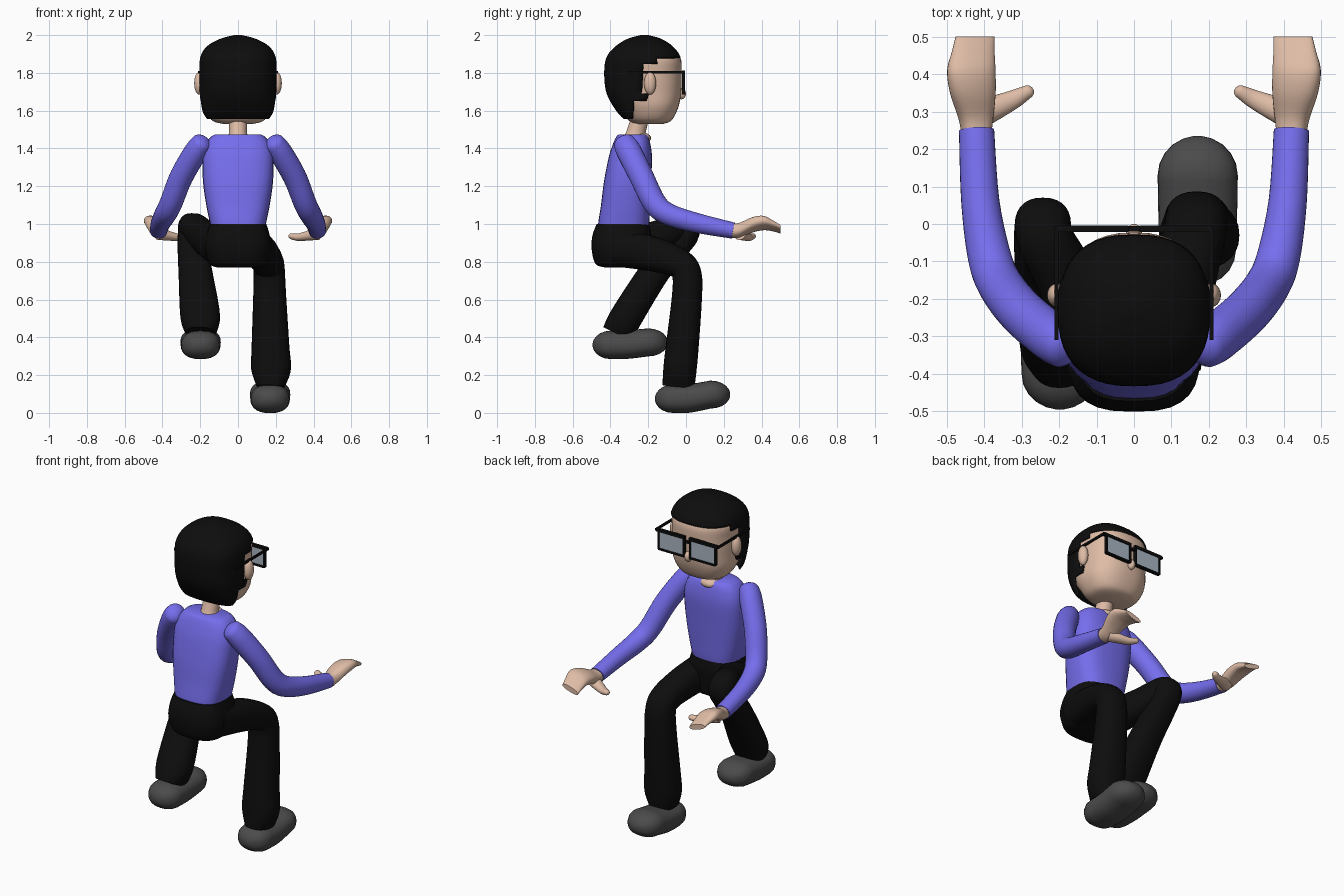
import bpy, bmesh
from math import sin, cos, pi
from mathutils import Vector

if "Cube" in bpy.data.objects:
    bpy.data.objects.remove(bpy.data.objects["Cube"])


def material(name, rgb):
    m = bpy.data.materials.new(name)
    m.diffuse_color = (*rgb, 1)
    m.use_nodes = True
    m.node_tree.nodes["Principled BSDF"].inputs["Base Color"].default_value = m.diffuse_color
    return m


SKIN = material("skin", (0.73, 0.50, 0.38))
BLUE = material("shirt_blue", (0.18, 0.155, 0.85))
BLACK = material("black", (0.004, 0.004, 0.004))
SHOE = material("shoe_grey", (0.07, 0.07, 0.07))
LENS = material("lens", (0.40, 0.46, 0.54))


def finish(name, bm, mat, mirror=False, smooth=True):
    bmesh.ops.recalc_face_normals(bm, faces=bm.faces)
    me = bpy.data.meshes.new(name)
    bm.to_mesh(me)
    bm.free()
    me.materials.append(mat)
    ob = bpy.data.objects.new(name, me)
    bpy.context.collection.objects.link(ob)
    if mirror:
        ob.modifiers.new("mirror", 'MIRROR').use_mirror_merge = False
    if smooth:
        bpy.ops.object.select_all(action='DESELECT')
        ob.select_set(True)
        bpy.context.view_layer.objects.active = ob
        bpy.ops.object.shade_smooth_by_angle(angle=0.9)
    return ob


def spline(keys, n):
    """Catmull-Rom through tuples (x, y, z, half_width, half_depth)."""
    out = []
    for i in range(len(keys) - 1):
        p0, p1, p2, p3 = (keys[max(i - 1, 0)], keys[i], keys[i + 1],
                          keys[min(i + 2, len(keys) - 1)])
        for k in range(n):
            t = k / n
            out.append([0.5 * (2 * b + (c - a) * t + (2 * a - 5 * b + 4 * c - d) * t * t
                               + (3 * b - a - 3 * c + d) * t ** 3)
                        for a, b, c, d in zip(p0, p1, p2, p3)])
    return out + [list(keys[-1])]


def loft(name, keys, mat, axis=None, roll=0, power=2, dome=(0, 0), n=5, seg=28,
         mirror=False, cut=None):
    rows = spline(keys, n)
    P = [Vector(r[:3]) for r in rows]
    ref = Vector((0, 0, 1)) if abs((P[-1] - P[0]).normalized().x) > 0.8 else Vector((1, 0, 0))
    rings = []
    for i, r in enumerate(rows):
        t = Vector(axis) if axis else (P[min(i + 1, len(P) - 1)] - P[max(i - 1, 0)]).normalized()
        s = (ref - t * ref.dot(t)).normalized()
        u = t.cross(s)
        s, u = s * cos(roll) + u * sin(roll), u * cos(roll) - s * sin(roll)
        rings.append((P[i], s * max(r[3], 0.003), u * max(r[4], 0.003), t))

    def cap(ring, d):
        c, s, u, t = ring
        return [(c + t * d * sin(a), s * cos(a), u * cos(a), t)
                for a in (0.3, 0.6, 0.9, 1.2, 1.45)]
    if dome[0]:
        rings = cap(rings[0], -dome[0])[::-1] + rings
    if dome[1]:
        rings += cap(rings[-1], dome[1])
    bm = bmesh.new()
    e = 2 / power
    loops = []
    for c, s, u, t in rings:
        loop = []
        for k in range(seg):
            x, y = cos(2 * pi * k / seg), sin(2 * pi * k / seg)
            x = abs(x) ** e * (1 if x > 0 else -1)
            y = abs(y) ** e * (1 if y > 0 else -1)
            loop.append(bm.verts.new(c + s * x + u * y))
        loops.append(loop)
    for a, b in zip(loops, loops[1:]):
        for k in range(seg):
            j = (k + 1) % seg
            bm.faces.new((a[k], a[j], b[j], b[k]))
    bm.faces.new(loops[0])
    bm.faces.new(loops[-1])
    if cut:
        bad = [f for f in bm.faces if not cut(f.calc_center_median())]
        bmesh.ops.delete(bm, geom=bad, context='FACES')
    return finish(name, bm, mat, mirror)


def ball(name, loc, size, mat, mirror=False):
    bm = bmesh.new()
    bmesh.ops.create_uvsphere(bm, u_segments=20, v_segments=12, radius=1)
    for v in bm.verts:
        v.co = Vector([a * b + c for a, b, c in zip(v.co, size, loc)])
    return finish(name, bm, mat, mirror)


def box(name, lo, hi, mat, mirror=False):
    bm = bmesh.new()
    bmesh.ops.create_cube(bm, size=1)
    for v in bm.verts:
        v.co = Vector([a + (b - a) * (c + 0.5) for a, b, c in zip(lo, hi, v.co)])
    return finish(name, bm, mat, mirror, smooth=False)


Z, Y = (0, 0, 1), (0, 1, 0)

# head, nose, ears, neck
loft("head", [(0, -.19, 1.53, .08, .07), (0, -.19, 1.55, .14, .115), (0, -.195, 1.62, .18, .155),
              (0, -.215, 1.70, .188, .19), (0, -.22, 1.80, .19, .197), (0, -.22, 1.88, .187, .19),
              (0, -.22, 1.95, .13, .13), (0, -.22, 1.985, .03, .03)], SKIN, Z, power=2.4, seg=40)
ball("nose", (0, -.025, 1.69), (.022, .025, .03), SKIN)
ball("ear", (.205, -.19, 1.745), (.027, .032, .06), SKIN, True)
loft("neck", [(0, -.285, 1.43, .07, .07), (0, -.27, 1.47, .05, .055), (0, -.255, 1.52, .047, .05),
              (0, -.23, 1.60, .047, .05)], SKIN, Z)
ball("collar_skin", (0, -.235, 1.455), (.06, .05, .03), SKIN)

# hair shell with a stepped hairline
hair = loft("hair", [(0, -.27, 1.555, .165, .06), (0, -.255, 1.60, .19, .115), (0, -.235, 1.69, .202, .185),
                     (0, -.228, 1.79, .203, .205), (0, -.225, 1.88, .20, .197),
                     (0, -.222, 1.94, .165, .152), (0, -.22, 1.98, .095, .09),
                     (0, -.22, 2.0, .02, .02)], BLACK, Z, power=2.5, seg=44,
            cut=lambda c: c.z > 1.885 or (c.z > 1.84 and c.y < -.15)
            or (c.z > 1.655 and c.y < -.215) or c.y < -.28)
sol = hair.modifiers.new("thickness", 'SOLIDIFY')
sol.thickness, sol.offset = .012, -1

# glasses
box("lens", (.024, -.016, 1.695), (.186, -.010, 1.80), LENS, True)
for part, lo, hi in [("top", (.015, 1.795), (.205, 1.812)), ("bottom", (.018, 1.686), (.19, 1.697)),
                     ("inner", (.016, 1.69), (.026, 1.80)), ("outer", (.184, 1.69), (.194, 1.80))]:
    box("glasses_rim_" + part, (lo[0], -.022, lo[1]), (hi[0], -.004, hi[1]), BLACK, True)
box("glasses_bridge", (-.02, -.02, 1.775), (.02, -.006, 1.788), BLACK)
box("glasses_temple", (.202, -.31, 1.797), (.212, -.006, 1.81), BLACK, True)

# shirt body, leaning forward
loft("shirt", [(0, -.335, .95, .14, .125), (0, -.33, 1.0, .148, .135), (0, -.32, 1.10, .168, .13),
               (0, -.31, 1.22, .185, .125), (0, -.295, 1.35, .188, .115), (0, -.288, 1.42, .172, .10),
               (0, -.285, 1.46, .145, .085), (0, -.285, 1.475, .12, .07)], BLUE, Z, power=2.8)

# sleeves and hands
loft("sleeve", [(.195, -.325, 1.425, .055, .06), (.225, -.30, 1.38, .062, .066), (.30, -.235, 1.25, .062, .064),
                (.355, -.165, 1.11, .06, .062), (.385, -.09, 1.05, .058, .058), (.41, .06, 1.005, .051, .052),
                (.42, .25, .965, .047, .043)], BLUE, dome=(.04, 0), mirror=True)
loft("hand", [(.42, .23, .965, .038, .036), (.422, .28, .966, .046, .037), (.43, .35, .995, .062, .036),
              (.434, .41, 1.005, .066, .032), (.429, .46, .99, .059, .022),
              (.424, .50, .972, .054, .015)], SKIN, Y, roll=-.3, power=2.4, mirror=True)
loft("thumb", [(.42, .285, .95, .035, .035), (.37, .31, .938, .026, .032), (.32, .333, .93, .02, .025),
               (.285, .352, .935, .016, .018)], SKIN, dome=(0, .018), mirror=True)

# trousers
loft("hips", [(0, -.33, .77, .11, .10), (0, -.34, .79, .15, .14), (0, -.345, .87, .175, .155),
              (0, -.34, .94, .168, .155), (0, -.335, 1.0, .15, .138)], BLACK, Z, power=2.8)
loft("right_leg", [(.09, -.37, .875, .09, .10), (.13, -.17, .84, .085, .092), (.16, -.035, .79, .083, .078),
                   (.166, .005, .73, .083, .078), (.168, .004, .60, .088, .08), (.172, -.02, .35, .10, .087),
                   (.175, -.032, .23, .105, .088), (.172, -.04, .14, .075, .085)], BLACK, power=2.3)
loft("left_leg", [(-.09, -.37, .875, .09, .10), (-.17, -.17, .925, .082, .088), (-.237, -.04, .985, .074, .073),
                  (-.243, -.003, .955, .075, .075), (-.24, -.06, .88, .08, .078),
                  (-.225, -.17, .74, .09, .08), (-.2, -.315, .51, .105, .086),
                  (-.2, -.36, .42, .078, .085)], BLACK, power=2.3)

# shoes: long capsules with the toe raised a little
for name, x, y, z in [("right_shoe", .17, 0, 0), ("left_shoe", -.198, -.33, .285)]:
    k = .6 if name == "left_shoe" else 1
    loft(name, [(x, y - .07, z + .075, .102, .075), (x, y + .02, z + .077, .105, .076),
                (x, y + .13, z + .075 + .022 * k, .107, .074)], SHOE, Y, power=2.4, dome=(.095, .105))
